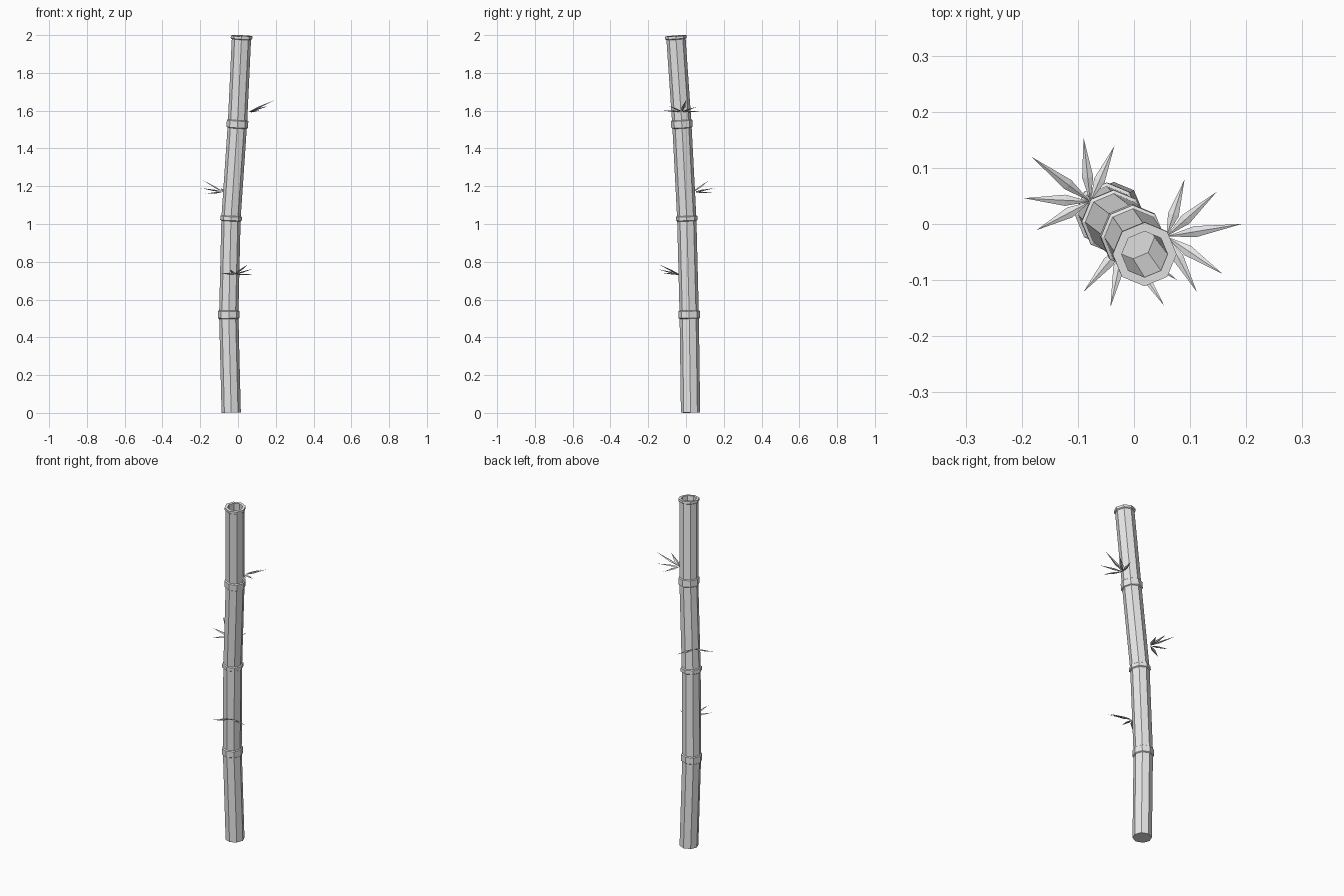
import bpy, bmesh
from math import cos, sin, pi
from mathutils import Vector

cube = bpy.data.objects.get("Cube")
if cube:
    bpy.data.objects.remove(cube)

grey = bpy.data.materials.new("pale_grey")
grey.use_nodes = True
grey.diffuse_color = (0.8, 0.8, 0.8, 1)
grey.node_tree.nodes["Principled BSDF"].inputs["Base Color"].default_value = grey.diffuse_color


def make_object(name, bm):
    bmesh.ops.recalc_face_normals(bm, faces=bm.faces)
    mesh = bpy.data.meshes.new(name)
    bm.to_mesh(mesh)
    bm.free()
    mesh.materials.append(grey)
    obj = bpy.data.objects.new(name, mesh)
    bpy.context.collection.objects.link(obj)
    return obj


# Bent centre line through the joints
JOINTS = [Vector(p) for p in ((-0.036, 0.024, 0.002), (-0.049, 0.017, 0.52),
                              (-0.037, 0.004, 1.03), (-0.003, -0.022, 1.53),
                              (0.019, -0.054, 1.996))]


def centre(z):
    for a, b in zip(JOINTS, JOINTS[1:]):
        if z <= b.z or b is JOINTS[-1]:
            return a.lerp(b, (z - a.z) / (b.z - a.z))


def octagon(bm, z, radius):
    tangent = (centre(z + 0.06) - centre(z - 0.06)).normalized()
    side = Vector((0, 1, 0)).cross(tangent).normalized()
    front = tangent.cross(side)
    return [bm.verts.new(centre(z) + radius * (cos(i * pi / 4) * side + sin(i * pi / 4) * front))
            for i in range(8)]


# Stalk: body, a raised band at each joint, a lipped rim and a hollow top
BODY, BAND = 0.051, 0.057
rows = [(JOINTS[0].z, BODY)]
for joint, half in zip(JOINTS[1:4], (0.018, 0.01, 0.018)):
    low, high = joint.z - half, joint.z + half
    rows += [(low - 0.004, BODY), (low, BAND), (high, BAND), (high + 0.004, BODY)]
top = JOINTS[-1].z
rows += [(top - 0.018, BODY), (top - 0.014, BAND), (top, BAND), (top, 0.041), (1.56, 0.038)]

bm = bmesh.new()
loops = [octagon(bm, z, r) for z, r in rows]
for a, b in zip(loops, loops[1:]):
    for i in range(8):
        j = (i + 1) % 8
        bm.faces.new((a[i], a[j], b[j], b[i]))
bm.faces.new(loops[0])
bm.faces.new(loops[-1])
make_object("stalk", bm)


# Leaf: a flat, four-sided spike, widest near its base
def add_leaf(bm, base, tip):
    base, tip = Vector(base), Vector(tip)
    along = (tip - base).normalized()
    side = along.cross(Vector((0, 0, 1))).normalized()
    up = side.cross(along)
    middle = base.lerp(tip, 0.38)
    root, end = bm.verts.new(base), bm.verts.new(tip)
    ring = [bm.verts.new(middle + offset) for offset in
            (side * 0.01, up * 0.004, side * -0.01, up * -0.004)]
    for i in range(4):
        bm.faces.new((root, ring[i], ring[(i + 1) % 4]))
        bm.faces.new((end, ring[(i + 1) % 4], ring[i]))


SPRAYS = {
    "upper_leaves": ((0.058, -0.022, 1.595),
                     [(0.09, 0.079, 1.595), (0.147, 0.057, 1.62), (0.192, 0, 1.655),
                      (0.158, -0.089, 1.625), (0.112, -0.121, 1.6)]),
    "middle_leaves": ((-0.078, 0.04, 1.17),
                      [(-0.174, -0.011, 1.16), (-0.196, 0.046, 1.19), (-0.183, 0.12, 1.23),
                       (-0.09, 0.154, 1.19), (-0.035, 0.139, 1.165)]),
    "lower_leaves": ((-0.018, -0.035, 0.733),
                     [(-0.09, -0.121, 0.74), (-0.042, -0.148, 0.76), (0.054, -0.146, 0.787),
                      (0.077, -0.1, 0.762), (0.084, -0.055, 0.732)]),
}
for name, (base, tips) in SPRAYS.items():
    bm = bmesh.new()
    for tip in tips:
        add_leaf(bm, base, tip)
    make_object(name, bm)
